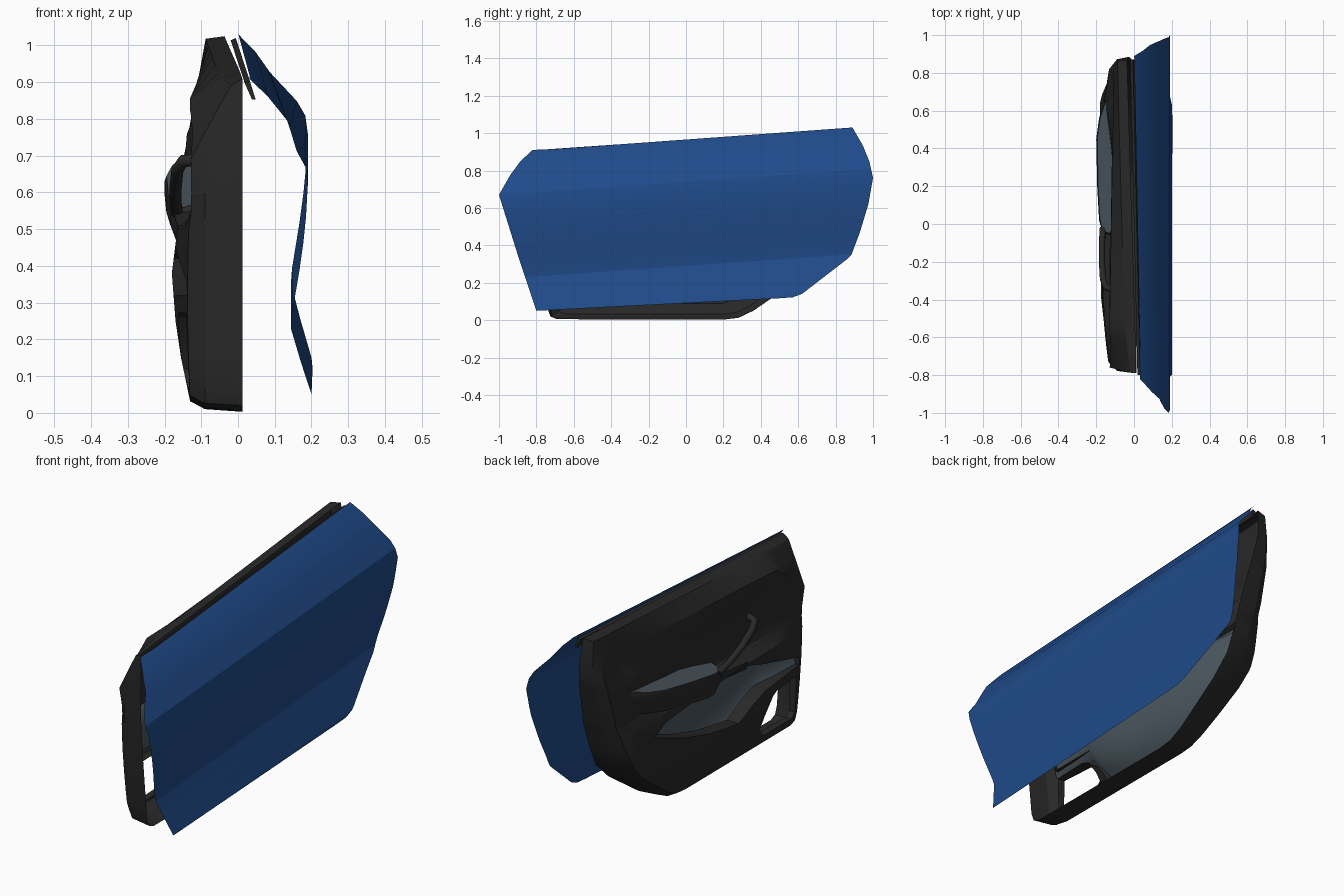
import bpy, bmesh, math
from mathutils import Vector

if "Cube" in bpy.data.objects:
    bpy.data.objects.remove(bpy.data.objects["Cube"])


def material(name, rgb):
    m = bpy.data.materials.new(name)
    m.diffuse_color = (*rgb, 1)
    m.use_nodes = True
    m.node_tree.nodes["Principled BSDF"].inputs["Base Color"].default_value = m.diffuse_color
    return m


BLUE = material("body blue", (0.014, 0.07, 0.255))
DARK = material("charcoal trim", (0.022, 0.022, 0.022))
GREY = material("slate insert", (0.07, 0.095, 0.115))


def interp(table, t):
    if t <= table[0][0]:
        return table[0][1]
    for (a, va), (b, vb) in zip(table, table[1:]):
        if t <= b:
            return va + (vb - va) * (t - a) / (b - a)
    return table[-1][1]


def clamp(t):
    return min(1, max(0, t))


def finish(name, bm, mats, angle=30):
    bmesh.ops.recalc_face_normals(bm, faces=bm.faces[:])
    me = bpy.data.meshes.new(name)
    bm.to_mesh(me)
    bm.free()
    for m in mats:
        me.materials.append(m)
    ob = bpy.data.objects.new(name, me)
    bpy.context.collection.objects.link(ob)
    bpy.ops.object.select_all(action='DESELECT')
    ob.select_set(True)
    bpy.context.view_layer.objects.active = ob
    bpy.ops.object.shade_smooth_by_angle(angle=math.radians(angle))
    return ob


def cut(bm, point, normal):
    bmesh.ops.bisect_plane(bm, geom=bm.verts[:] + bm.edges[:] + bm.faces[:],
                           plane_co=point, plane_no=normal, dist=1e-5)


def bridge(bm, a, b):
    n = len(a)
    for i in range(n):
        bm.faces.new((a[i], a[(i + 1) % n], b[(i + 1) % n], b[i]))


def loop_edges(bm, ring):
    return [bm.edges.get((a, b)) or bm.edges.new((a, b)) for a, b in zip(ring, ring[1:] + ring[:1])]


def plate(name, pts, offset, mat):
    bm = bmesh.new()
    a = [bm.verts.new(p) for p in pts]
    b = [bm.verts.new(Vector(p) + Vector(offset)) for p in pts]
    bm.faces.new(a)
    bm.faces.new(b)
    bridge(bm, a, b)
    return finish(name, bm, [mat])


# outer skin: flat outline, cut along the sloping creases, then bent in x
SLOPE = 0.07
SKIN = [(0.08, 0.203), (0.106, 0.2), (0.2, 0.17), (0.29, 0.144), (0.33, 0.147),
        (0.45, 0.167), (0.53, 0.178), (0.6, 0.185), (0.69, 0.19), (0.74, 0.183),
        (0.78, 0.16), (0.86, 0.111), (0.92, 0.065), (0.968, 0.016)]
LEAN = [(.78, 0), (.86, .025), (.968, .017)]
outline = [(-1, .67), (-.94, .775), (-.885, .85), (-.82, .91), (-.7, .915), (.89, 1.03),
           (.945, .935), (.98, .85), (1, .76), (.975, .62), (.93, .47), (.885, .35),
           (.86, .325), (.62, .14), (.57, .122), (.5, .117), (-.8, .05), (-.9, .35)]
bm = bmesh.new()
bm.faces.new([bm.verts.new((0, y, z)) for y, z in outline])
for u, _ in SKIN[1:-1]:
    cut(bm, (0, 0, u), (0, -SLOPE, 1))
for v in bm.verts:
    u = v.co.z - SLOPE * v.co.y
    v.co.x = interp(SKIN, u) - interp(LEAN, u) * v.co.y
finish("outer_skin", bm, [BLUE], 20)

# inner trim shell: rings along x, front face with pocket and speaker openings
RIM = [(-.79, .91), (-.79, .6), (-.77, .35), (-.74, .06), (-.725, .02), (-.69, .005),
       (.2, .003), (.28, .012), (.36, .05), (.6, .215), (.70, .31), (.75, .42), (.80, .56),
       (.87, .8), (.885, .9), (.87, 1.025), (-.53, .928)]
POCKET = [(.50, .42), (.40, .46), (.14, .48), (-.08, .495), (-.26, .49), (-.5, .42), (-.70, .36),
          (-.70, .32), (-.38, .32), (-.29, .285), (-.18, .23), (.06, .27), (.25, .325)]
SPEAKER = [(-.68, .27), (-.675, .09), (-.65, .065), (-.42, .07), (-.37, .12), (-.40, .18),
           (-.46, .26), (-.5, .275)]
LOWER = [(.03, 0), (.15, .025), (.25, .04), (.38, .05), (.5, .035), (.55, .0)]
UPPER = [(.5, 0), (.55, .6), (.6, 1), (.76, .8), (.82, 0)]


def swell(y, z):
    """Map-pocket bulge below, recess above the armrest turning into a rear swell."""
    ends = clamp((y + .78) / .4) * clamp((.84 - y) / .2)
    rear = clamp((y - .2) / .4)
    return ends * (interp(UPPER, z) * (.03 - .06 * rear) - interp(LOWER, z))


bm = bmesh.new()


def ring(pts, x, s):
    return [bm.verts.new((x, .03 + (y - .03) * s, .48 + (z - .48) * s)) for y, z in pts]


back, mid, front = ring(RIM, .012, 1), ring(RIM, -.09, .985), ring(RIM, -.13, .94)
for v in back:                                   # belt line leans inward to the rear
    v.co.x -= .05 * (v.co.y + .8) / 1.7 * clamp((v.co.z - .6) / .4)
mid[0].co = (-.02, -.787, .89)                   # bevelled shoulder below the window
mid[-1].co = (-.05, -.53, .913)
mid[-2].co = (-.088, .86, 1.018)
front[0].co = (-.13, -.76, .69)                  # cut-off mirror corner
front[-1].co = (-.13, -.54, .857)
front[-3].co = (-.12, .835, .85)
front[-2].co = (-.107, .825, .91)
bridge(bm, back, mid)
bridge(bm, mid, front)
edges = loop_edges(bm, front)
for pts in (POCKET, SPEAKER):
    lip = ring(pts, -.13, 1)
    edges += loop_edges(bm, lip)
    bridge(bm, lip, ring(pts, -.10, 1))
bmesh.ops.triangle_fill(bm, use_beauty=True, use_dissolve=False, edges=edges, normal=(-1, 0, 0))
for z in (.03, .15, .25, .38, .5, .55, .6, .76, .82):
    cut(bm, (0, 0, z), (0, 0, 1))
for y in (-.6, -.38, -.1, .2, .4, .6, .64, .74):
    cut(bm, (0, y, 0), (0, 1, 0))
for v in bm.verts:
    if v.co.x < -.112:
        v.co.x += swell(v.co.y, v.co.z)
finish("inner_trim_shell", bm, [DARK], 25)

# map pocket lining: a curved sheet behind the opening
PROFILE = [(-.13, .54), (-.085, .50), (-.06, .40), (-.05, .30), (-.065, .2), (-.10, .13), (-.135, .09)]
STATIONS = [(-.72, .55, .3), (-.45, .58, .6), (-.33, .9, .9), (-.1, 1, 1), (.2, 1, 1),
            (.42, .8, .8), (.6, .5, .1)]
bm = bmesh.new()
rows = [[bm.verts.new((-.13 + (x + .13) * d, y, .54 - (.54 - z) * s)) for x, z in PROFILE]
        for y, s, d in STATIONS]
for r, q in zip(rows, rows[1:]):
    for i in range(len(PROFILE) - 1):
        bm.faces.new((r[i], r[i + 1], q[i + 1], q[i]))
finish("pocket_lining", bm, [GREY], 60)

# armrest: dark body with a sloping slate pad
ARM = [(-.09, .3), (-.15, .66), (-.185, .56), (-.2, .45), (-.195, .2), (-.185, .02),
       (-.165, -.05), (-.09, -.06)]
bm = bmesh.new()


def arm_ring(drop, pull, shrink):
    return [bm.verts.new((-.12 + (x + .12) * pull, .3 + (y - .3) * shrink,
                          .57 + .2 * y + .3 * (x + .15) - drop)) for x, y in ARM]


rings = [arm_ring(0, .93, .98), arm_ring(.015, 1, 1), arm_ring(.05, 1, 1), arm_ring(.12, .6, .9)]
for a, b in zip(rings, rings[1:]):
    bridge(bm, a, b)
bm.faces.new(rings[-1])
pad = bm.faces.new(rings[0])
pad.material_index = 1
bmesh.ops.triangulate(bm, faces=[pad])
finish("armrest", bm, [DARK, GREY], 35)

# switch panel in front of the armrest
plate("switch_panel", [(-.10, -.04, .56), (-.175, -.04, .54), (-.165, -.26, .51), (-.10, -.34, .51)],
      (.01, 0, -.04), DARK)

# grab handle: bevelled curve
cu = bpy.data.curves.new("grab_handle", 'CURVE')
cu.dimensions = '3D'
cu.bevel_depth = .017
cu.bevel_resolution = 2
cu.use_fill_caps = True
path = [(-.10, -.35, .69), (-.15, -.335, .685), (-.165, -.29, .66), (-.17, -.2, .61),
        (-.17, -.1, .57), (-.165, -.02, .545)]
sp = cu.splines.new('POLY')
sp.points.add(len(path) - 1)
for p, c in zip(sp.points, path):
    p.co = (*c, 1)
cu.materials.append(DARK)
bpy.context.collection.objects.link(bpy.data.objects.new("grab_handle", cu))

# outer window seal along the belt line
bm = bmesh.new()
ends = []
for x, y, z in ((.022, -.8, .898), (-.016, .87, 1.014)):
    ends.append([bm.verts.new((x + dx, y, z + dz))
                 for dx, dz in ((-.004, 0), (.01, .006), (.026, -.045), (.016, -.045))])
bridge(bm, *ends)
for e in ends:
    bm.faces.new(e)
finish("window_seal", bm, [DARK])
